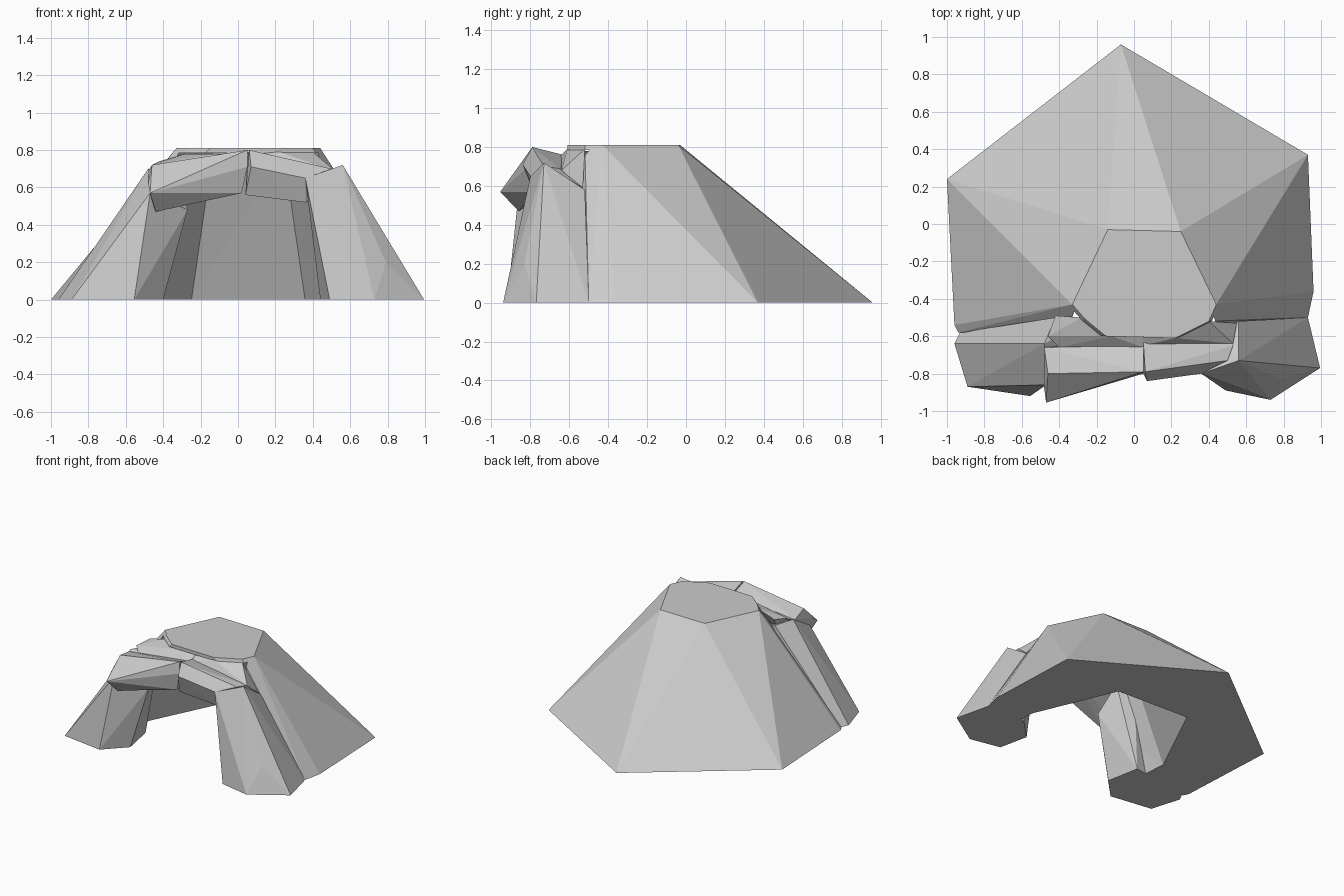
import bpy, bmesh


def hull(name, pts):
    """Faceted rock: convex hull of a few corner points."""
    bm = bmesh.new()
    for p in pts:
        bm.verts.new(p)
    res = bmesh.ops.convex_hull(bm, input=bm.verts[:])
    loose = [g for g in res["geom_interior"] if isinstance(g, bmesh.types.BMVert)]
    if loose:
        bmesh.ops.delete(bm, geom=loose, context='VERTS')
    bmesh.ops.dissolve_limit(bm, angle_limit=0.02, verts=bm.verts[:], edges=bm.edges[:])
    bmesh.ops.recalc_face_normals(bm, faces=bm.faces[:])
    me = bpy.data.meshes.new(name)
    bm.to_mesh(me)
    bm.free()
    ob = bpy.data.objects.new(name, me)
    bpy.context.collection.objects.link(ob)
    return ob


def at(z, pts):
    return [(x, y, z) for x, y in pts]


# Hill: wide polygon at the ground, small plateau on top
hill = hull("hill",
            at(0, [(-.07, .96), (.93, .37), (.96, -.36), (.93, -.5),
                   (-.94, -.58), (-.96, -.54), (-1, .24)]) +
            at(.81, [(-.14, -.03), (.25, -.04), (.44, -.43), (.40, -.52),
                     (.22, -.61), (-.15, -.6), (-.26, -.51), (-.33, -.43)]))

# Cave hollow, open to the front, its walls converging on the plateau rim
hollow = hull("cave_hollow",
              at(-.01, [(-.555, -.336), (-.25, .29), (.36, .26), (.48, -.08),
                        (.63, -.38), (.63, -1.1), (-.5, -1.1)]) +
              at(.785, [(-.32, -.43), (-.135, -.05), (.245, -.06), (.33, -.22),
                        (.43, -.43), (.40, -1.1), (-.30, -1.1)]))
hollow.hide_render = True
cut = hill.modifiers.new("cave", 'BOOLEAN')
cut.operation = 'DIFFERENCE'
cut.solver = 'EXACT'
cut.object = hollow
bpy.context.view_layer.objects.active = hill
bpy.ops.object.modifier_apply(modifier=cut.name)
bpy.data.objects.remove(hollow)

# Leaning stones on each side of the entrance
hull("left_pillar",
     at(0, [(-.45, -.5), (-.40, -.76), (-.555, -.92), (-.89, -.87),
            (-.96, -.64), (-.93, -.58)]) +
     [(-.47, -.86, .57), (-.48, -.64, .70), (-.42, -.50, .69),
      (-.30, -.55, .66), (-.27, -.72, .48)])
hull("right_pillar",
     at(0, [(.44, -.66), (.49, -.89), (.73, -.94), (.995, -.77),
            (.93, -.5), (.60, -.5)]) +
     [(.36, -.80, .65), (.56, -.73, .72), (.56, -.52, .58),
      (.42, -.58, .58), (.79, -.83, .20)])

# Lintel stones: crest near the front, sloping down to the back
hull("left_lintel",
     [(-.46, -.80, .72), (-.48, -.66, .69), (-.48, -.88, .62),
      (-.47, -.955, .57), (-.44, -.86, .47), (-.46, -.78, .52), (-.33, -.87, .67),
      (.05, -.79, .80), (.05, -.65, .75), (.05, -.80, .71),
      (.02, -.78, .57), (.03, -.62, .62)])
hull("right_lintel",
     [(.06, -.79, .80), (.05, -.63, .76), (.53, -.65, .69), (.50, -.73, .70),
      (.36, -.80, .65), (.07, -.84, .71), (.04, -.78, .56), (.36, -.75, .52),
      (.05, -.62, .62), (.42, -.58, .56), (.54, -.54, .60)])

# Filler rocks joining the lintels to the hill
hull("left_filler",
     [(-.42, -.49, .74), (-.28, -.50, .78), (-.12, -.60, .78), (-.46, -.60, .72),
      (.05, -.60, .78), (.05, -.66, .75), (-.40, -.66, .69), (-.40, -.55, .64),
      (-.10, -.60, .70)])
hull("right_filler",
     [(.22, -.61, .79), (.40, -.52, .79), (.05, -.60, .78), (.05, -.65, .75),
      (.53, -.64, .68), (.55, -.53, .59), (.42, -.55, .60), (.10, -.60, .70)])
